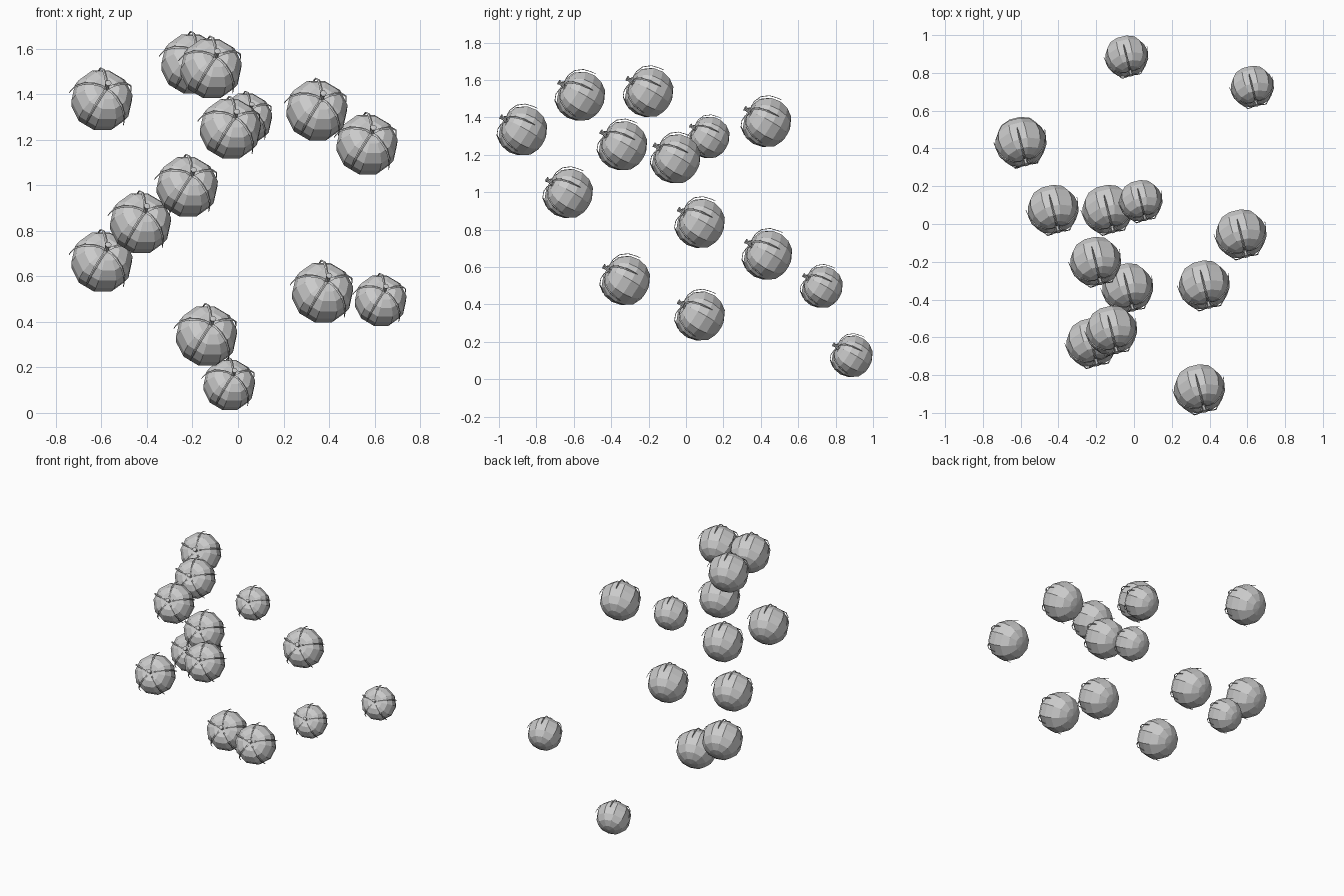
import bpy, bmesh
from math import sin, cos, pi, radians
from mathutils import Vector, Matrix

if "Cube" in bpy.data.objects:
    bpy.data.objects.remove(bpy.data.objects["Cube"])

SIDES = 10

def make_mesh(name, build):
    bm = bmesh.new()
    build(bm)
    bmesh.ops.recalc_face_normals(bm, faces=bm.faces)
    me = bpy.data.meshes.new(name)
    bm.to_mesh(me)
    bm.free()
    return me

def lathe(bm, profile, sides, bend=0.0):
    """Closed revolve of (radius, height) points; ends are capped."""
    rings = []
    for r, z in profile:
        if r == 0:
            rings.append([bm.verts.new((0, 0, z))])
        else:
            rings.append([bm.verts.new((r * cos(2 * pi * i / sides),
                                        r * sin(2 * pi * i / sides) + bend * (z - profile[0][1]), z))
                          for i in range(sides)])
    for a, b in zip(rings, rings[1:]):
        for i in range(sides):
            j = (i + 1) % sides
            if len(a) == 1:
                bm.faces.new((a[0], b[j], b[i]))
            elif len(b) == 1:
                bm.faces.new((a[i], a[j], b[0]))
            else:
                bm.faces.new((a[i], a[j], b[j], b[i]))

# Round ribbed fruit body with a dimple at the stem end
def body(bm):
    lathe(bm, [(0, -.89), (.36, -.84), (.70, -.66), (.92, -.34), (1, .03),
               (.94, .40), (.72, .69), (.42, .82), (.16, .79), (0, .73)], SIDES)

# Short bent stem
def stem(bm):
    lathe(bm, [(0, .70), (.09, .70), (.065, .88), (.07, .98), (.11, 1.08), (0, 1.09)], 6, .12)

# Five thin leaves hugging the fruit
def calyx(bm):
    path = [(.04, .80, .05), (.22, .88, .045), (.45, .87, .05), (.74, .74, .05),
            (.96, .45, .04), (1.04, .12, .025), (1.06, -.06, .004)]
    for k in range(5):
        rot = Matrix.Rotation(radians(90 + 72 * k), 3, 'Z')
        rows = []
        for r, z, w in path:
            rows.append([bm.verts.new(rot @ Vector((r + d, s * w, z + d)))
                         for s, d in ((-1, 0), (1, 0), (0, .02))])
        for a, b in zip(rows, rows[1:]):
            for i in range(3):
                j = (i + 1) % 3
                bm.faces.new((a[i], a[j], b[j], b[i]))
        bm.faces.new(rows[0])
        bm.faces.new(rows[-1])

parts = {"fruit_body": make_mesh("fruit_body", body),
         "fruit_stem": make_mesh("fruit_stem", stem),
         "fruit_calyx": make_mesh("fruit_calyx", calyx)}

# Centres and sizes of the scattered fruits
BIG, SMALL = .137, .116
fruits = [(-.60, .435, 1.37, BIG), (-.205, -.195, 1.53, BIG), (-.12, -.56, 1.51, BIG),
          (.345, -.87, 1.325, BIG), (.565, -.05, 1.175, BIG), (-.035, -.335, 1.245, BIG),
          (.035, .125, 1.29, SMALL), (-.225, -.625, .99, BIG), (-.43, .08, .83, BIG),
          (-.60, .44, .66, BIG), (.37, -.32, .525, BIG), (.625, .73, .49, SMALL),
          (-.14, .08, .335, BIG), (-.04, .89, .12, SMALL)]

# All fruits tilt the same way, stem to the front and up
tilt = Vector((.21, -.84, .5)).to_track_quat('Z', 'Y').to_matrix().to_4x4()
for n, (x, y, z, size) in enumerate(fruits, 1):
    for name, me in parts.items():
        ob = bpy.data.objects.new(f"{name}_{n}", me)
        ob.matrix_world = Matrix.Translation((x, y, z)) @ tilt @ Matrix.Scale(size, 4)
        bpy.context.collection.objects.link(ob)
